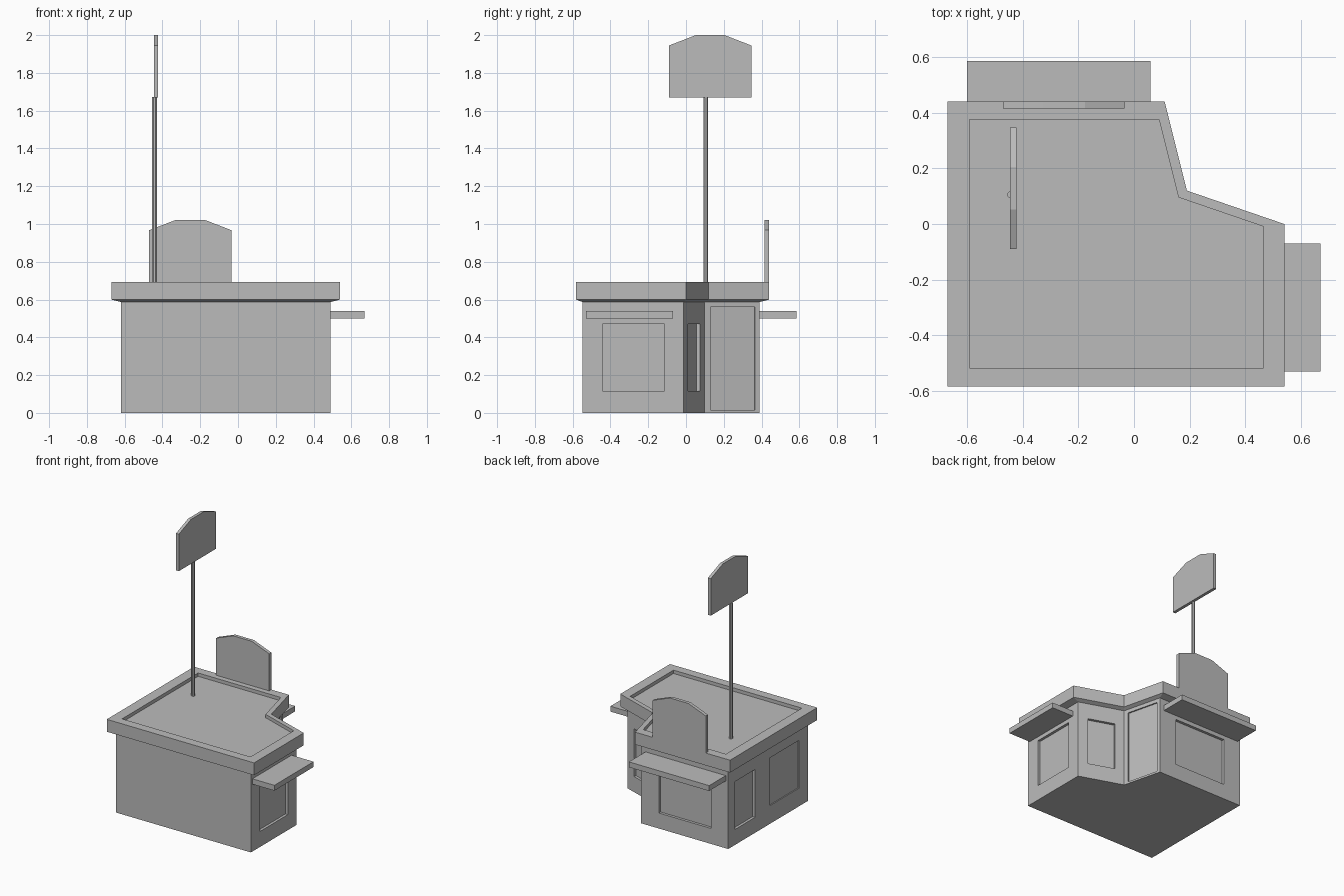
import bpy, bmesh, math
from mathutils import Vector

if "Cube" in bpy.data.objects:
    bpy.data.objects.remove(bpy.data.objects["Cube"])

grey = bpy.data.materials.new("plain grey")
grey.diffuse_color = (0.5, 0.5, 0.5, 1)
grey.use_nodes = True
grey.node_tree.nodes["Principled BSDF"].inputs["Base Color"].default_value = grey.diffuse_color


def finish(name, bm):
    bmesh.ops.recalc_face_normals(bm, faces=bm.faces[:])
    me = bpy.data.meshes.new(name)
    bm.to_mesh(me)
    bm.free()
    me.materials.append(grey)
    ob = bpy.data.objects.new(name, me)
    bpy.context.collection.objects.link(ob)
    return ob


def loft(name, rings):
    """Closed solid through rings of equal point count, capped at both ends."""
    bm = bmesh.new()
    loops = [[bm.verts.new(p) for p in ring] for ring in rings]
    n = len(loops[0])
    for a, b in zip(loops, loops[1:]):
        for i in range(n):
            j = (i + 1) % n
            bm.faces.new((a[i], a[j], b[j], b[i]))
    bm.faces.new(loops[0][::-1])
    bm.faces.new(loops[-1])
    return finish(name, bm)


def box(name, x0, x1, y0, y1, z0, z1):
    base = [(x0, y0), (x1, y0), (x1, y1), (x0, y1)]
    return loft(name, [[(x, y, z) for x, y in base] for z in (z0, z1)])


# Plan outline of the roof edge; walls and roof well are scaled copies
plan = [(-.67, -.583), (.54, -.583), (.54, 0), (.19, .12), (.11, .44), (-.67, .44)]


def outline(scale, dx, dy, z):
    return [(x * scale + dx, y * scale + dy, z) for x, y in plan]


wall = (.917, -.0056, -.0133)
edge = (1, 0, 0)
well = (.872, -.006, -.009)
building = loft("building", [
    outline(*wall, 0), outline(*wall, .587), outline(*edge, .6),
    outline(*edge, .692), outline(*well, .692), outline(*well, .667)])

# Window and door recesses: wall number, start and end along wall, z range, depth
recesses = [
    (1, .197, .81, .115, .47, .02),    # right serving window
    (2, .21, .80, .115, .47, .02),     # angled window
    (3, .112, .915, .015, .56, .01),   # door
    (4, .203, .804, .115, .47, .02),   # back serving window
    (5, .088, .337, .115, .47, .02),   # left small window
    (5, .524, .888, .135, .49, .008),  # left panel
]
ring = [Vector(p) for p in outline(*wall, 0)]
for w, s0, s1, z0, z1, depth in recesses:
    a, b = ring[w], ring[(w + 1) % 6]
    out = (b - a).normalized().cross(Vector((0, 0, 1)))
    p, q = a.lerp(b, s0), a.lerp(b, s1)
    base = [p - out * depth, p + out * .03, q + out * .03, q - out * depth]
    cutter = loft("recess_cutter", [[(v.x, v.y, z) for v in base] for z in (z0, z1)])
    cutter.hide_render = True
    mod = building.modifiers.new("recess", 'BOOLEAN')
    mod.operation = 'DIFFERENCE'
    mod.solver = 'EXACT'
    mod.object = cutter
    bpy.context.view_layer.objects.active = building
    bpy.ops.object.modifier_apply(modifier=mod.name)
    bpy.data.objects.remove(cutter)

# Serving shelves
box("right_shelf", .48, .67, -.53, -.07, .5, .54)
box("back_shelf", -.6, .06, .38, .585, .5, .54)

# Sign boards with clipped, flat-topped crowns
half = [(.218, 0), (.218, .275), (.076, .33)]
board = half + [(-u, v) for u, v in reversed(half)]
loft("back_sign", [[(-.2525 + u, y, .692 + v) for u, v in board] for y in (.415, .44)])
loft("pole_sign", [[(x, .128 + u, 1.67 + v) for u, v in board] for x in (-.446, -.423)])

# Sign pole
angles = [math.pi / 8 + i * math.pi / 4 for i in range(8)]
loft("sign_pole", [[(-.442 + .0135 * math.cos(t), .105 + .0135 * math.sin(t), z)
                    for t in angles] for z in (.66, 1.672)])
